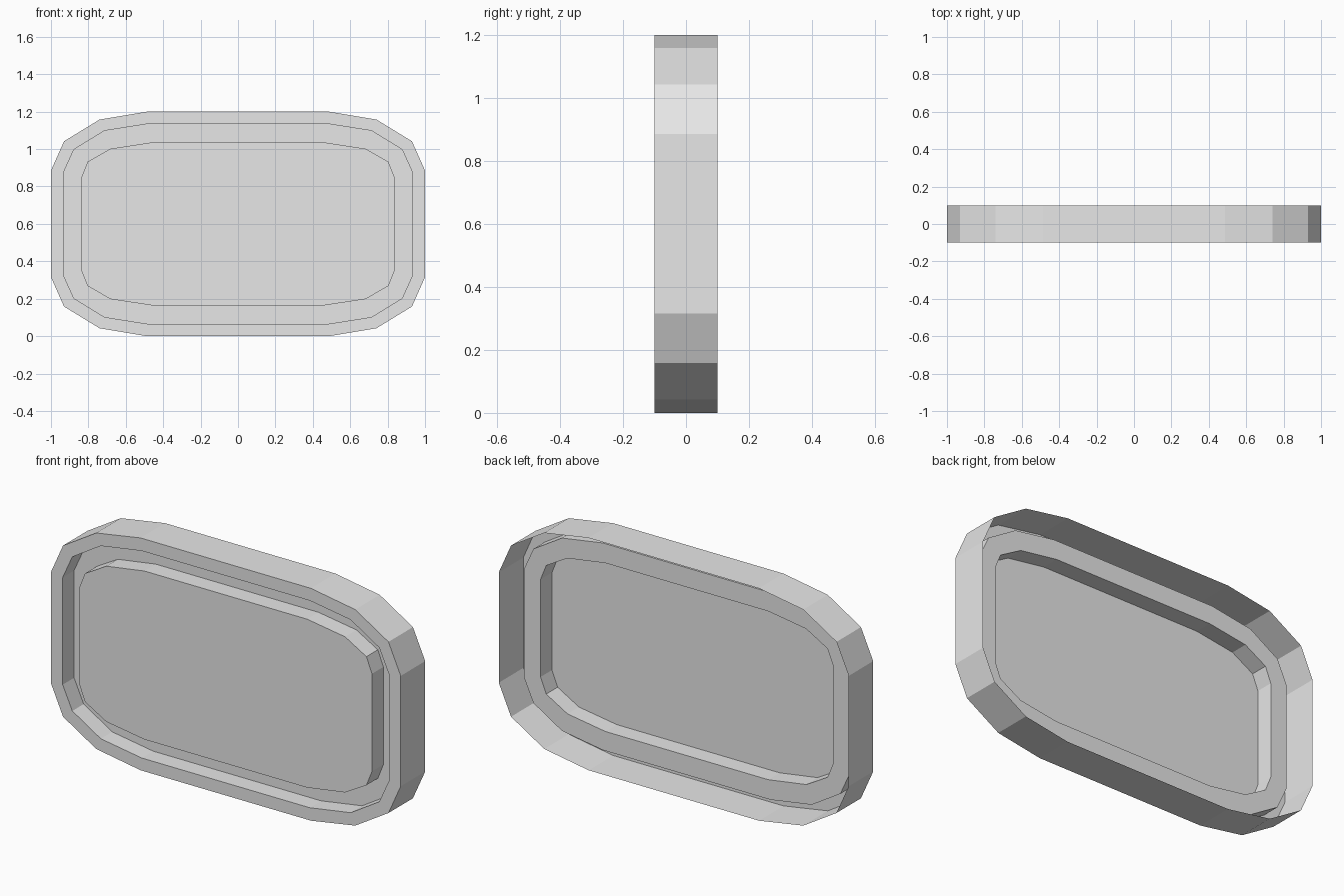
import bpy
import bmesh

cube = bpy.data.objects.get("Cube")
if cube:
    bpy.data.objects.remove(cube, do_unlink=True)

FRONT, BACK, FLOOR = -0.1, 0.1, -0.007
MID_Z = 0.6

# Quarter outlines (x, height from the middle), from the side up to the top
OUTER = [(1.0, 0.285), (0.93, 0.442), (0.74, 0.558), (0.487, 0.6)]
MIDDLE = [(0.932, 0.277), (0.877, 0.398), (0.714, 0.498), (0.48, 0.535)]
INNER = [(0.836, 0.252), (0.804, 0.332), (0.682, 0.402), (0.465, 0.435)]

grey = bpy.data.materials.new("plain_grey")
grey.use_nodes = True
grey.diffuse_color = (0.8, 0.8, 0.8, 1)
grey.node_tree.nodes["Principled BSDF"].inputs["Base Color"].default_value = (0.8, 0.8, 0.8, 1)


def full_outline(quarter):
    """Mirror a quarter outline into a closed loop, anticlockwise from the front."""
    right_to_left = quarter + [(-x, z) for x, z in reversed(quarter)]
    return right_to_left + [(-x, -z) for x, z in right_to_left]


def make_part(name, steps, cap=False):
    """Join successive outlines, each at its own depth, and optionally fill the last."""
    bm = bmesh.new()
    rings = [[bm.verts.new((x, y, MID_Z + z)) for x, z in full_outline(quarter)]
             for quarter, y in steps]
    for a, b in zip(rings, rings[1:]):
        for i in range(len(a)):
            j = (i + 1) % len(a)
            bm.faces.new((a[i], a[j], b[j], b[i]))
    if cap:
        bm.faces.new(rings[-1])
    mesh = bpy.data.meshes.new(name)
    bm.to_mesh(mesh)
    bm.free()
    mesh.materials.append(grey)
    obj = bpy.data.objects.new(name, mesh)
    bpy.context.collection.objects.link(obj)
    return obj


# Open-backed outer shell with its flat front rim
make_part("outer_rim", [(OUTER, BACK), (OUTER, FRONT), (MIDDLE, FRONT)])

# Groove sunk behind the rim
make_part("groove", [(MIDDLE, FRONT), (MIDDLE, FLOOR), (INNER, FLOOR)])

# Raised centre panel, flush with the rim and hollow behind
make_part("centre_panel", [(INNER, FLOOR), (INNER, FRONT)], cap=True)
